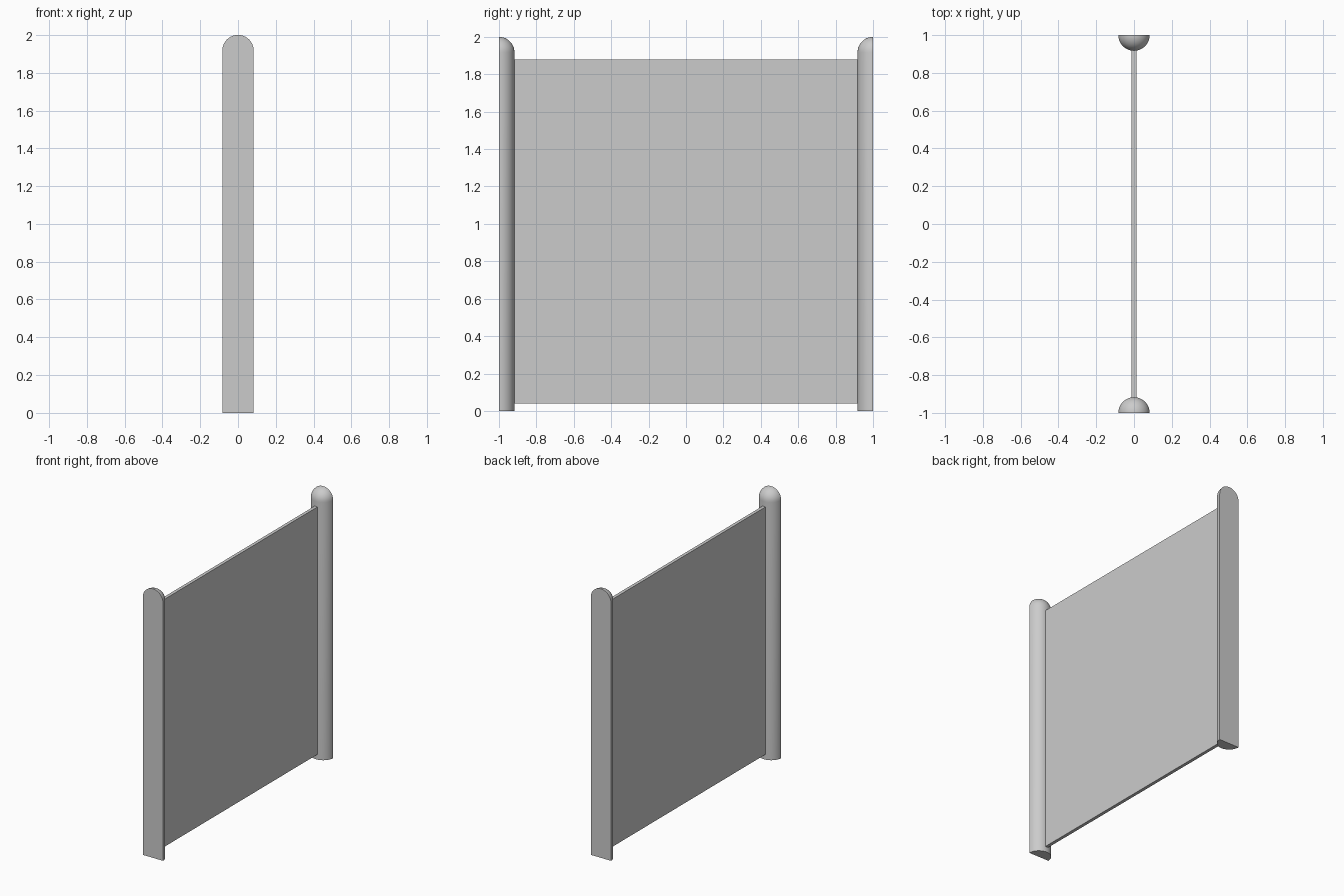
import bpy, bmesh
from math import pi, sin, cos
from mathutils import Matrix

if "Cube" in bpy.data.objects:
    bpy.data.objects.remove(bpy.data.objects["Cube"])

R, TOP = 0.083, 2.0


def add_object(name, bm):
    bmesh.ops.recalc_face_normals(bm, faces=bm.faces)
    me = bpy.data.meshes.new(name)
    bm.to_mesh(me)
    bm.free()
    ob = bpy.data.objects.new(name, me)
    bpy.context.collection.objects.link(ob)
    bpy.ops.object.select_all(action='DESELECT')
    ob.select_set(True)
    bpy.context.view_layer.objects.active = ob
    bpy.ops.object.shade_smooth_by_angle(angle=pi / 6)
    return ob


def half_post(name, side):
    # Domed profile revolved half a turn, closed with a flat outer face
    n = 10
    profile = [(0, 0), (R, 0)]
    profile += [(R * cos(i / n * pi / 2), TOP - R + R * sin(i / n * pi / 2))
                for i in range(n + 1)]
    bm = bmesh.new()
    verts = [bm.verts.new((r, 0, z)) for r, z in profile]
    edges = [bm.edges.new(pair) for pair in zip(verts, verts[1:])]
    bmesh.ops.spin(bm, geom=verts + edges, cent=(0, 0, 0), axis=(0, 0, 1),
                   angle=pi, steps=24)
    bmesh.ops.remove_doubles(bm, verts=bm.verts, dist=1e-5)
    rim = [e for e in bm.edges if e.is_boundary]
    bmesh.ops.holes_fill(bm, edges=rim, sides=0)
    # Turn the round side inward
    inward = 1 if max(v.co.y for v in bm.verts) > R / 2 else -1
    for v in bm.verts:
        v.co.y = side * (1 - inward * v.co.y)
    return add_object(name, bm)


# Posts at both ends
half_post("front_post", -1)
half_post("back_post", 1)

# Thin panel set between the posts
bm = bmesh.new()
bmesh.ops.create_cube(bm, size=1, matrix=Matrix.Translation((0, 0, 0.96))
                      @ Matrix.Diagonal((0.024, 1.86, 1.84, 1)))
add_object("panel", bm)
